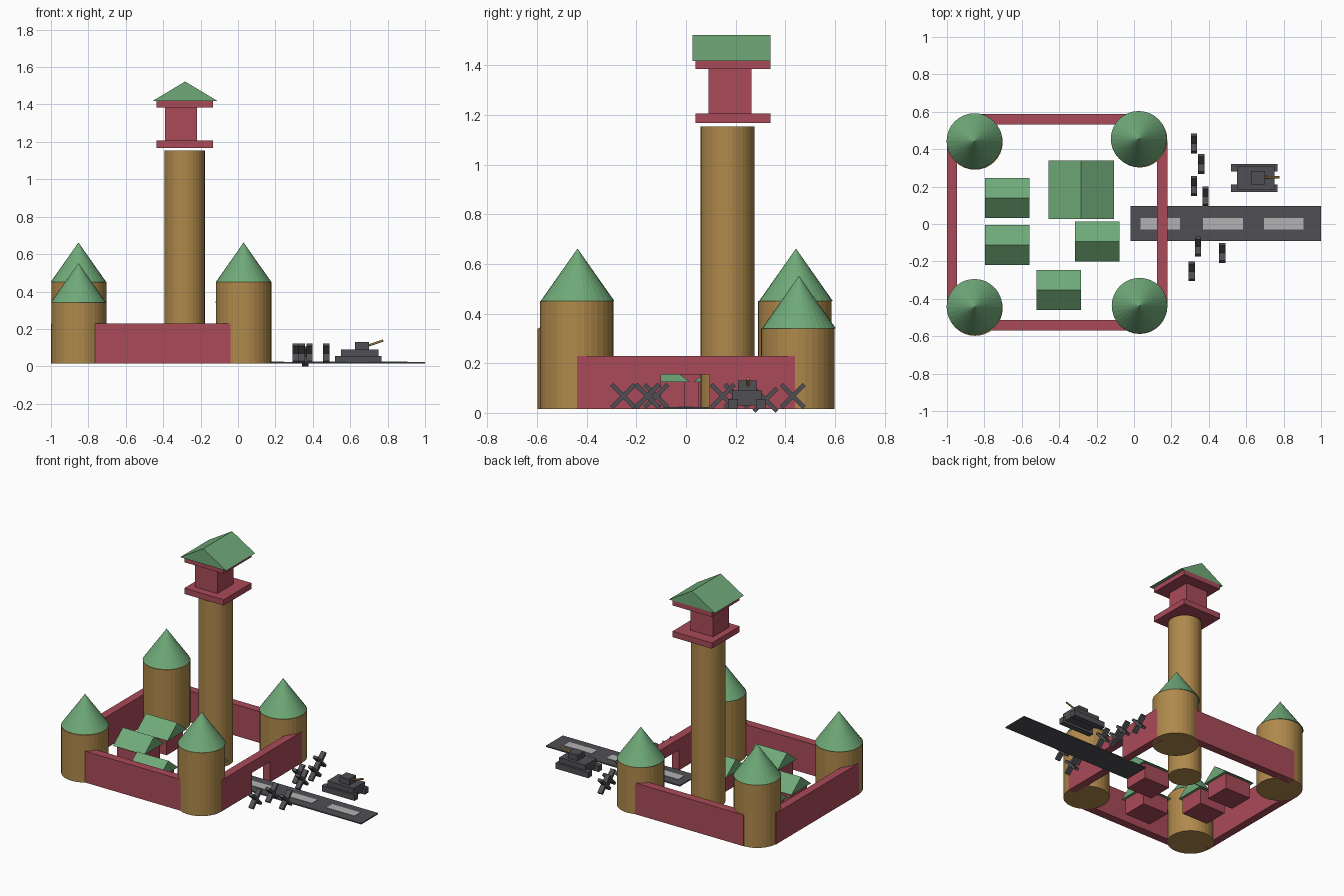
import bpy, bmesh, math
from mathutils import Matrix, Vector

if "Cube" in bpy.data.objects:
    bpy.data.objects.remove(bpy.data.objects["Cube"])

G = 0.015  # ground level of the buildings


def mat(name, col):
    m = bpy.data.materials.new(name)
    m.diffuse_color = (*col, 1)
    m.use_nodes = True
    m.node_tree.nodes["Principled BSDF"].inputs["Base Color"].default_value = m.diffuse_color
    return m


GREEN = mat("roof_green", (0.16, 0.40, 0.19))
RED = mat("wall_red", (0.40, 0.07, 0.10))
BROWN = mat("tower_brown", (0.43, 0.25, 0.07))
DARK = mat("dark_grey", (0.08, 0.08, 0.09))
LIGHT = mat("light_grey", (0.45, 0.45, 0.45))


def finish(name, bm, m):
    bmesh.ops.recalc_face_normals(bm, faces=bm.faces)
    me = bpy.data.meshes.new(name)
    bm.to_mesh(me)
    bm.free()
    me.materials.append(m)
    ob = bpy.data.objects.new(name, me)
    bpy.context.collection.objects.link(ob)
    return ob


def add_box(bm, x, y, z):
    c = Vector([(a + b) / 2 for a, b in (x, y, z)])
    s = [b - a for a, b in (x, y, z)]
    bmesh.ops.create_cube(bm, size=1, matrix=Matrix.Translation(c) @ Matrix.Diagonal((*s, 1)))


def box(name, x, y, z, m):
    bm = bmesh.new()
    add_box(bm, x, y, z)
    return finish(name, bm, m)


def cone(name, x, y, z0, z1, r0, r1, m, n):
    bm = bmesh.new()
    bmesh.ops.create_cone(bm, cap_ends=True, segments=n, radius1=r0, radius2=r1, depth=z1 - z0,
                          matrix=Matrix.Translation((x, y, (z0 + z1) / 2)))
    return finish(name, bm, m)


def extrude(name, pts, step, m):
    """Extrude a closed 3D profile along a vector."""
    bm = bmesh.new()
    f = bm.faces.new([bm.verts.new(p) for p in pts])
    r = bmesh.ops.extrude_face_region(bm, geom=[f])
    bmesh.ops.translate(bm, vec=step, verts=[v for v in r["geom"] if isinstance(v, bmesh.types.BMVert)])
    if f.is_valid and not any(len(e.link_faces) < 2 for e in f.edges):
        pass
    elif not f.is_valid:
        bm.faces.new([v for v in bm.verts][:len(pts)])
    return finish(name, bm, m)


# corner towers: cylinder centre, roof centre, wall height
for name, x, y, cx, cy, h in [("front_left", -0.85, -0.45, -0.853, -0.443, 0.34),
                              ("front_right", 0.03, -0.44, 0.03, -0.437, 0.45),
                              ("back_left", -0.85, 0.438, -0.853, 0.443, 0.45),
                              ("back_right", 0.03, 0.45, 0.025, 0.455, 0.34)]:
    cone(name + "_tower", x, y, G, h, 0.148, 0.148, BROWN, 32)
    cone(name + "_tower_roof", cx, cy, h, h + 0.212, 0.149, 0, GREEN, 32)

# curtain walls
box("left_wall", (-1, -0.945), (-0.45, 0.45), (G, 0.23), RED)
box("front_wall", (-0.85, 0.03), (-0.57, -0.513), (G, 0.23), RED)
box("back_wall", (-0.85, 0.03), (0.532, 0.588), (G, 0.23), RED)

# right wall with gate opening
gate = [(-0.44, G), (-0.1, G), (-0.1, 0.155), (0.095, 0.155), (0.095, G), (0.44, G), (0.44, 0.23), (-0.44, 0.23)]
extrude("gate_wall", [(0.122, y, z) for y, z in gate], (0.056, 0, 0), RED)

# tall watchtower
cone("watchtower_shaft", -0.285, 0.167, G, 1.153, 0.108, 0.108, BROWN, 32)
box("watchtower_lower_deck", (-0.435, -0.135), (0.038, 0.34), (1.167, 1.207), RED)
box("watchtower_room", (-0.39, -0.22), (0.09, 0.263), (1.207, 1.385), RED)
box("watchtower_upper_deck", (-0.435, -0.135), (0.038, 0.34), (1.385, 1.418), RED)
extrude("watchtower_roof", [(-0.458, 0.026, 1.418), (-0.108, 0.026, 1.418), (-0.283, 0.026, 1.523)],
        (0, 0.314, 0), GREEN)

# houses with gabled roofs
for i, (x, y) in enumerate([(-0.797, 0.032), (-0.797, -0.22), (-0.315, -0.2), (-0.521, -0.46)], 1):
    w, d, o = 0.238, 0.214, 0.018
    box(f"house_{i}", (x + o, x + w - o), (y + o, y + d - o), (G, 0.125), RED)
    extrude(f"house_{i}_roof", [(x, y, 0.125), (x, y + d, 0.125), (x, y + d / 2, 0.21)], (w, 0, 0), GREEN)

# road with lane markings
box("road", (-0.02, 1.0), (-0.09, 0.095), (G, 0.023), DARK)
for i, x in enumerate((0.035, 0.37, 0.695), 1):
    box(f"lane_mark_{i}", (x, x + 0.212), (-0.03, 0.033), (0.02, 0.026), LIGHT)

# crossed-beam road obstacles
for i, (x, y, z) in enumerate([(0.32, 0.43, 0.068), (0.36, 0.32, 0.053), (0.32, 0.203, 0.068),
                               (0.383, 0.148, 0.068), (0.342, -0.12, 0.068), (0.472, -0.155, 0.068),
                               (0.309, -0.253, 0.068)], 1):
    bm = bmesh.new()
    for a in (45, -45):
        bmesh.ops.create_cube(bm, size=1, matrix=Matrix.Translation((x, y, z))
                              @ Matrix.Rotation(math.radians(a), 4, 'X')
                              @ Matrix.Diagonal((0.033, 0.132, 0.018, 1)))
    finish(f"road_obstacle_{i}", bm, DARK)

# tank
box("tank_track_left", (0.518, 0.767), (0.282, 0.322), (G, 0.055), DARK)
box("tank_track_right", (0.518, 0.767), (0.17, 0.21), (G, 0.055), DARK)
box("tank_body", (0.55, 0.75), (0.2, 0.292), (0.03, 0.06), DARK)
box("tank_hull", (0.55, 0.75), (0.185, 0.307), (0.055, 0.09), DARK)
box("tank_turret", (0.625, 0.7), (0.21, 0.284), (0.09, 0.13), DARK)
bm = bmesh.new()
a, b = Vector((0.685, 0.25, 0.108)), Vector((0.777, 0.25, 0.138))
bmesh.ops.create_cone(bm, cap_ends=True, segments=16, radius1=0.006, radius2=0.006, depth=(b - a).length,
                      matrix=Matrix.Translation((a + b) / 2) @ (b - a).to_track_quat('Z', 'Y').to_matrix().to_4x4())
finish("tank_barrel", bm, BROWN)
